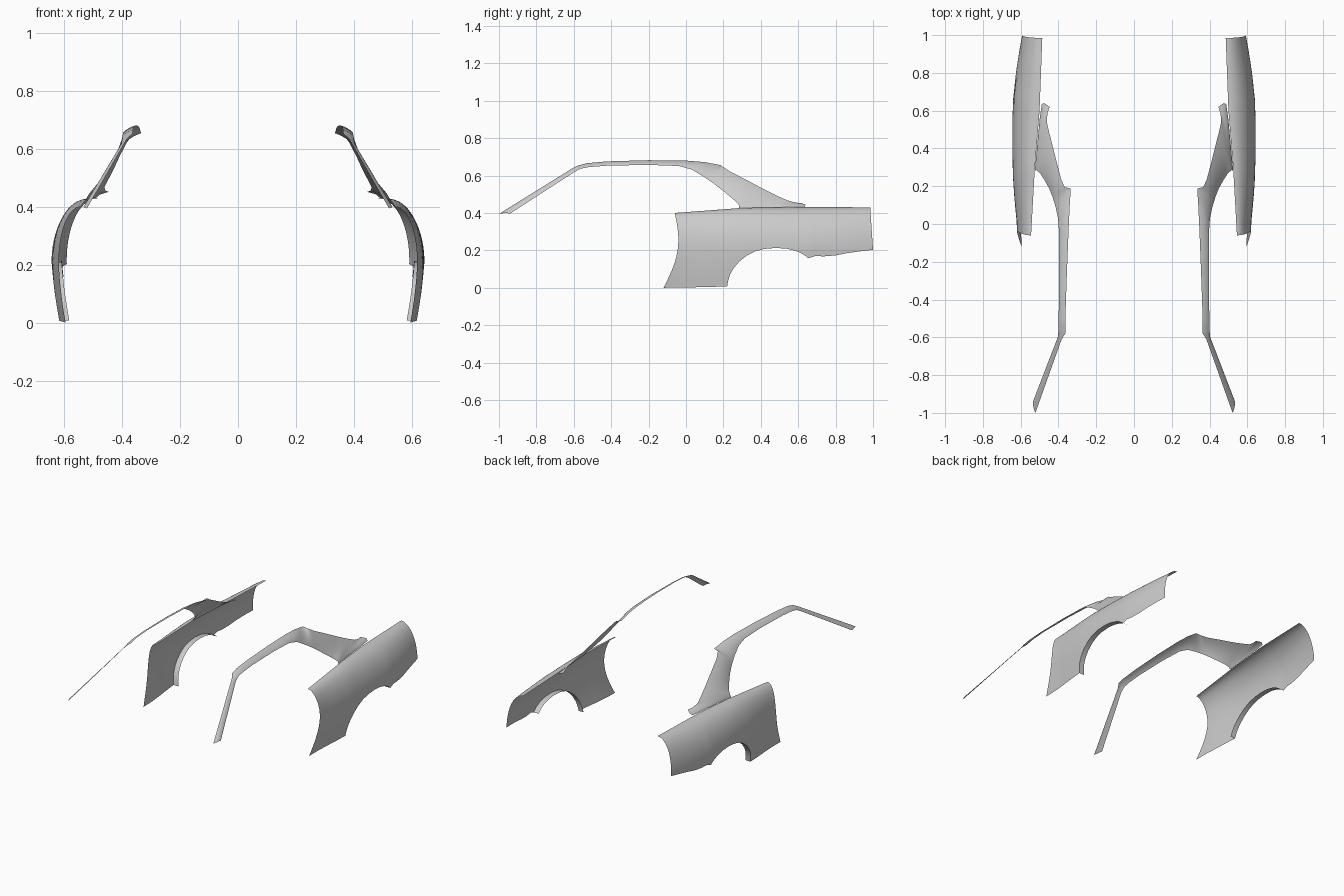
import bpy
import math
from mathutils import Vector

if "Cube" in bpy.data.objects:
    bpy.data.objects.remove(bpy.data.objects["Cube"])


def lerp_table(table, v):
    """Piecewise linear lookup in a list of (key, value)."""
    if v <= table[0][0]:
        return table[0][1]
    for (a, p), (b, q) in zip(table, table[1:]):
        if v <= b:
            return p + (q - p) * (v - a) / (b - a)
    return table[-1][1]


def make_object(name, verts, faces, side):
    if side < 0:
        verts = [(-x, y, z) for x, y, z in verts]
        faces = [f[::-1] for f in faces]
    mesh = bpy.data.meshes.new(name)
    mesh.from_pydata([tuple(v) for v in verts], [], faces)
    mesh.update()
    obj = bpy.data.objects.new(name, mesh)
    bpy.context.collection.objects.link(obj)
    bpy.ops.object.select_all(action='DESELECT')
    obj.select_set(True)
    bpy.context.view_layer.objects.active = obj
    bpy.ops.object.shade_smooth_by_angle(angle=math.radians(35))
    return obj


def make_grid(name, columns, side):
    """Skin a list of equally long point columns."""
    n = len(columns[0])
    verts = [p for col in columns for p in col]
    faces = [(k * n + i, (k + 1) * n + i, (k + 1) * n + i + 1, k * n + i + 1)
             for k in range(len(columns) - 1) for i in range(n - 1)]
    return make_object(name, verts, faces, side)


# Body shape: widest half-width, top edge half-width and top edge height along y
WIDE = [(-.12, .618), (0, .62), (.12, .632), (.25, .641), (.45, .645),
        (.65, .641), (.8, .625), (.9, .61), (1, .592)]
TOP_X = [(-.06, .545), (.3, .525), (.6, .5), (1, .485)]
TOP_Z = [(-.06, .40), (.1, .412), (.3, .427), (.6, .432), (1, .43)]
BELT = .21


def body_x(y, z):
    xw, xt, zt = (lerp_table(t, y) for t in (WIDE, TOP_X, TOP_Z))
    if z < BELT:
        return xw - .022 * ((BELT - z) / BELT) ** 1.6
    u = min(1, max(0, (zt - z) / (zt - BELT)))
    return xt + (xw - xt) * math.sqrt(1 - (1 - u) ** 2)


# Lower outline of the panel: (bottom y, bottom z, matching top y)
SILL = [(-.12, .0, -.06), (-.03, .001, 0), (.06, .003, .07), (.14, .005, .14)]
ARCH = [(.22, .007, .2), (.225, .035, .215), (.235, .07, .235), (.255, .105, .26),
        (.285, .14, .29), (.325, .172, .33), (.37, .195, .37), (.42, .208, .42),
        (.48, .213, .48), (.54, .209, .54), (.59, .196, .59), (.625, .18, .625),
        (.655, .158, .655)]
TAIL = [(.69, .17, .69), (.735, .168, .735), (.8, .173, .795), (.86, .185, .85),
        (.93, .195, .92), (1.0, .203, .985)]
ROWS = 18


def panel_column(yb, zb, yt):
    zt = lerp_table(TOP_Z, yt)
    col = []
    for i in range(ROWS + 1):
        f = math.sin(i / ROWS * math.pi / 2)
        z = zb + (zt - zb) * f
        # the front shut line bows rearward, fading out along the panel
        bow = .045 * math.sin(math.pi * f) * max(0, 1 - (yt + .06) / .26)
        y = yb + (yt - yb) * f + bow
        x = lerp_table(TOP_X, y) if i == ROWS else body_x(y, z)
        col.append((x, y, z))
    return col


# Window frame stations: outer (lower) point, inner (upper) point
FRAME = [
    ((.535, -.94, .397), (.522, -1.0, .395)),
    ((.404, -.60, .617), (.383, -.61, .637)),
    ((.400, -.565, .636), (.364, -.58, .653)),
    ((.399, -.52, .645), (.363, -.53, .666)),
    ((.398, -.42, .653), (.361, -.42, .676)),
    ((.397, -.2, .657), (.353, -.2, .682)),
    ((.397, -.04, .651), (.345, 0, .680)),
    ((.402, .03, .633), (.340, .1, .672)),
    ((.415, .09, .597), (.335, .188, .655)),
    ((.432, .145, .56), (.366, .195, .648)),
    ((.450, .19, .525), (.385, .235, .622)),
    ((.475, .235, .488), (.410, .33, .573)),
    ((.498, .27, .458), (.430, .41, .530)),
    ((.518, .285, .44), (.448, .48, .495)),
    ((.525, .283, .426), (.462, .54, .468)),
    ((.512, .42, .429), (.458, .585, .456)),
    ((.500, .55, .431), (.447, .62, .452)),
    ((.488, .635, .432), (.475, .64, .444)),
]


def frame_columns(sub=3, rows=8):
    cols = []
    for k in range((len(FRAME) - 1) * sub + 1):
        i = min(k // sub, len(FRAME) - 2)
        t = k / sub - i
        lo = Vector(FRAME[i][0]).lerp(Vector(FRAME[i + 1][0]), t)
        hi = Vector(FRAME[i][1]).lerp(Vector(FRAME[i + 1][1]), t)
        crown = Vector((.8, 0, .6)) * min(.008, (hi - lo).length * .08)
        cols.append([lo.lerp(hi, r / rows) + crown * 4 * (r / rows) * (1 - r / rows)
                     for r in range(rows + 1)])
    return cols


for side, label in ((1, "right"), (-1, "left")):
    # Rear quarter panel
    make_grid("quarter_panel_" + label, [panel_column(*c) for c in SILL + ARCH + TAIL], side)
    # Inward lip around the wheel opening
    make_grid("wheel_arch_lip_" + label,
              [[(body_x(y, z) - .035 * (1 - j / 3), y, z) for j in range(4)]
               for y, z, _ in ARCH], side)
    # Windscreen pillar, roof rail and rear pillar in one strip
    make_grid("roof_frame_" + label, frame_columns(), side)

# Fuel door: rounded patch following the left panel
RINGS, SEG = 5, 40
verts, faces = [], []
for r in range(RINGS + 1):
    for s in range(SEG):
        a = 2 * math.pi * s / SEG
        c, d = math.cos(a), math.sin(a)
        y = .705 + .073 * r / RINGS * math.copysign(abs(c) ** .4, c)
        z = .325 + .052 * r / RINGS * math.copysign(abs(d) ** .4, d)
        verts.append((body_x(y, z) + .0015, y, z))
for r in range(RINGS):
    for s in range(SEG):
        n = (s + 1) % SEG
        quad = (r * SEG + s, (r + 1) * SEG + s, (r + 1) * SEG + n, r * SEG + n)
        faces.append(quad if r else (0, quad[1], quad[2]))
make_object("fuel_door", verts, faces, -1)
